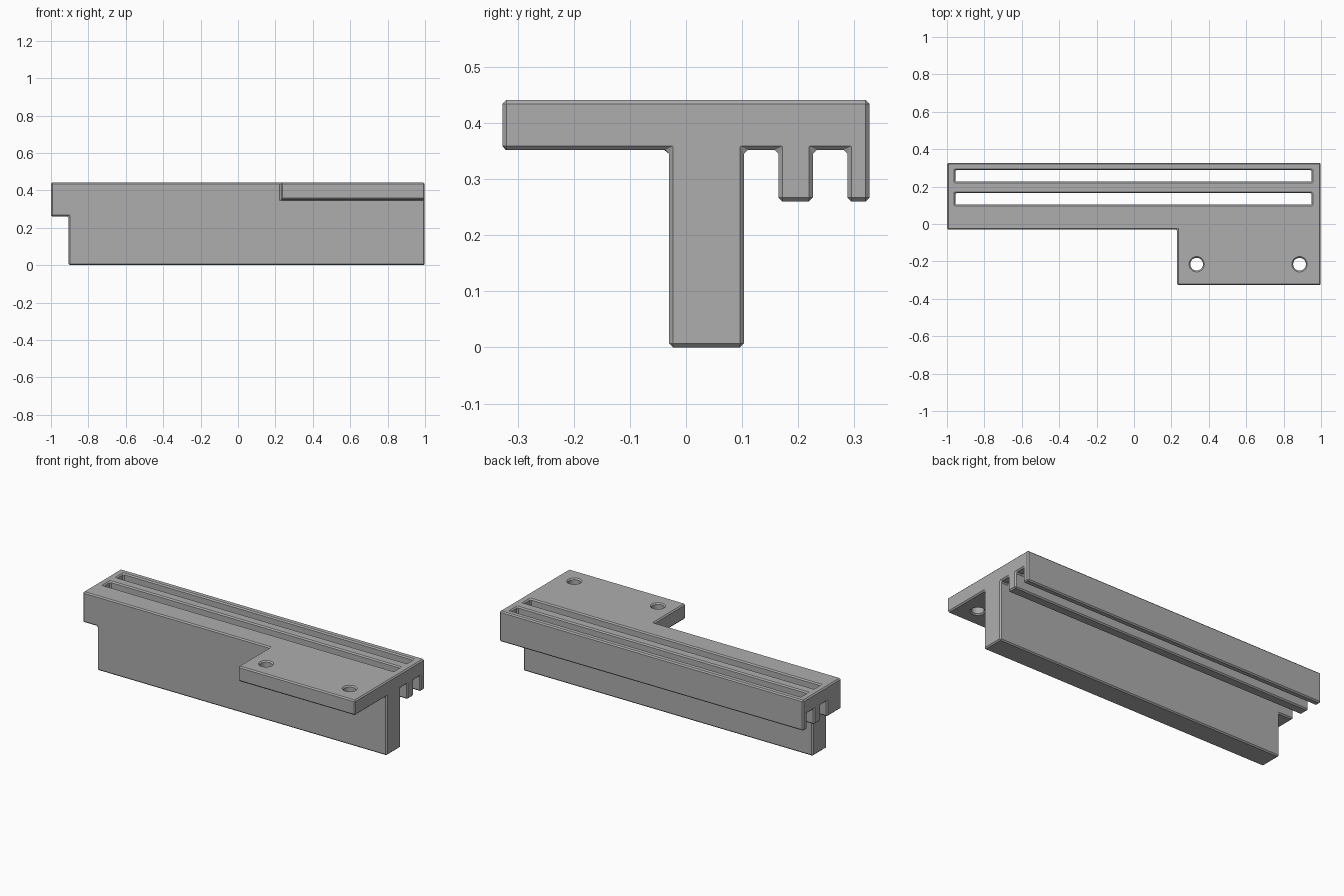
import bpy
import bmesh

cube = bpy.data.objects.get("Cube")
if cube:
    bpy.data.objects.remove(cube, do_unlink=True)

grey = bpy.data.materials.new("plain_grey")
grey.use_nodes = True
color = (0.42, 0.42, 0.42, 1)
grey.diffuse_color = color
grey.node_tree.nodes["Principled BSDF"].inputs["Base Color"].default_value = color

# Grid lines that divide the bracket into blocks
XS = [-1.0, -0.955, -0.905, 0.23, 0.95, 0.998]
YS = [-0.327, -0.03, 0.103, 0.165, 0.226, 0.288, 0.327]
ZS = [0.0, 0.26, 0.352, 0.441]


def solid(i, j, k):
    """True where the block at grid cell i, j, k is filled."""
    if not (0 <= i < len(XS) - 1 and 0 <= j < len(YS) - 1 and 0 <= k < len(ZS) - 1):
        return False
    if j == 0:                      # mounting flange
        return k == 2 and i >= 3
    if j == 1:                      # tall wall, notched at one end
        return k > 0 or i >= 2
    if j in (2, 4):                 # grooves below, slots through the top
        return k == 2 and i in (0, 4)
    return k > 0                    # hanging fins


# Bracket body: keep only the outer faces of the filled blocks
bm = bmesh.new()
corners = {}


def corner(*key):
    if key not in corners:
        i, j, k = key
        corners[key] = bm.verts.new((XS[i], YS[j], ZS[k]))
    return corners[key]


cells = [(i, j, k) for i in range(len(XS) - 1) for j in range(len(YS) - 1)
         for k in range(len(ZS) - 1) if solid(i, j, k)]
for cell in cells:
    for axis in range(3):
        for side in (0, 1):
            beside = list(cell)
            beside[axis] += 2 * side - 1
            if solid(*beside):
                continue
            loop = []
            for u, v in ((0, 0), (1, 0), (1, 1), (0, 1)):
                p = list(cell)
                p[axis] += side
                p[(axis + 1) % 3] += u
                p[(axis + 2) % 3] += v
                loop.append(corner(*p))
            bm.faces.new(loop if side else loop[::-1])

mesh = bpy.data.meshes.new("bracket")
bm.to_mesh(mesh)
bm.free()
mesh.materials.append(grey)
bracket = bpy.data.objects.new("bracket", mesh)
bpy.context.collection.objects.link(bracket)

# Screw holes through the flange
for n, x in enumerate((0.335, 0.885)):
    bpy.ops.mesh.primitive_cylinder_add(vertices=32, radius=0.034, depth=0.3,
                                        location=(x, -0.215, 0.4))
    cutter = bpy.context.object
    cutter.name = f"screw_hole_cutter_{n + 1}"
    cutter.data.materials.append(grey)
    cutter.hide_render = True
    cutter.hide_set(True)
    hole = bracket.modifiers.new(f"screw_hole_{n + 1}", 'BOOLEAN')
    hole.operation = 'DIFFERENCE'
    hole.solver = 'EXACT'
    hole.object = cutter

# Small chamfer on every hard edge
chamfer = bracket.modifiers.new("chamfer", 'BEVEL')
chamfer.width = 0.007
chamfer.segments = 1
chamfer.limit_method = 'ANGLE'
chamfer.use_clamp_overlap = False
